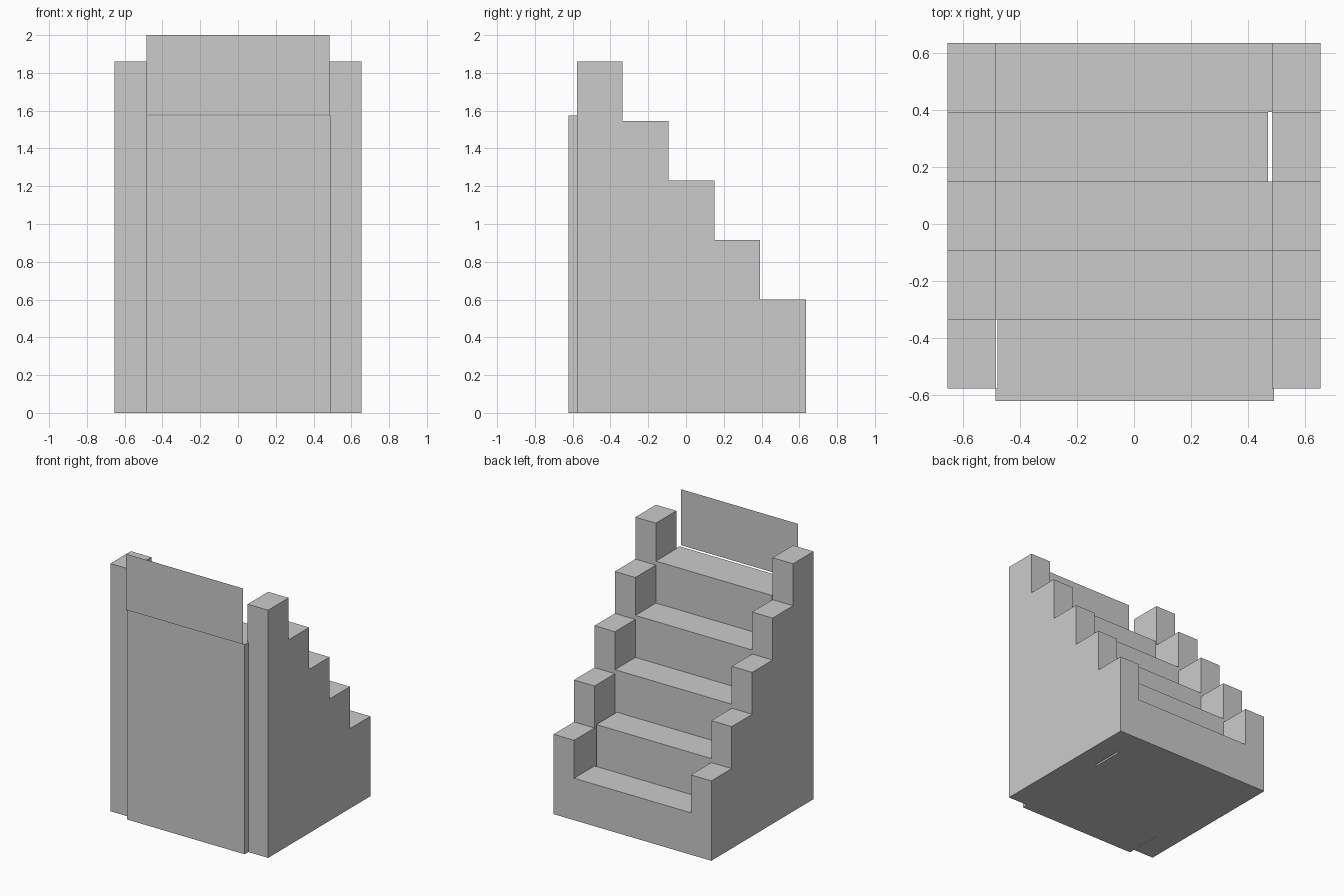
import bpy, bmesh

if "Cube" in bpy.data.objects:
    bpy.data.objects.remove(bpy.data.objects["Cube"])

EDGES = [0.635, 0.393, 0.15, -0.092, -0.335, -0.578]   # tread lines, back to front
RISE = 0.315


def finish(name, bm):
    bmesh.ops.recalc_face_normals(bm, faces=bm.faces)
    mesh = bpy.data.meshes.new(name)
    bm.to_mesh(mesh)
    bm.free()
    obj = bpy.data.objects.new(name, mesh)
    bpy.context.collection.objects.link(obj)
    return obj


def prism(name, profile, x0, x1):
    """Extrude a (y, z) profile from x0 to x1."""
    bm = bmesh.new()
    face = bm.faces.new([bm.verts.new((x0, y, z)) for y, z in profile])
    ext = bmesh.ops.extrude_face_region(bm, geom=[face])
    verts = [g for g in ext["geom"] if isinstance(g, bmesh.types.BMVert)]
    bmesh.ops.translate(bm, vec=(x1 - x0, 0, 0), verts=verts)
    return finish(name, bm)


def box(name, x0, x1, y0, y1, z1):
    return prism(name, [(y0, 0), (y1, 0), (y1, z1), (y0, z1)], x0, x1)


# Stepped side walls
profile = [(EDGES[-1], 0), (EDGES[0], 0)]
for i in range(5):
    z = 0.6 + RISE * i
    profile += [(EDGES[i], z), (EDGES[i + 1], z)]
prism("left_wall", profile, -0.655, -0.485)
prism("right_wall", profile, 0.485, 0.655)

# Steps between the walls, two of them slightly narrow
for i in range(5):
    left = -0.479 if i == 4 else -0.485
    right = 0.47 if i == 1 else 0.485
    box(f"step_{i + 1}", left, right, EDGES[i + 1], EDGES[i], RISE * (i + 1))

# Front panel closing the tall end
box("front_panel", -0.486, 0.491, -0.622, EDGES[-1], RISE * 5)

# Thin upright board above the top step
bm = bmesh.new()
bm.faces.new([bm.verts.new((x, -0.635, z)) for x, z in
              [(-0.485, 1.58), (0.485, 1.58), (0.485, 2.0), (-0.485, 2.0)]])
finish("top_board", bm)
